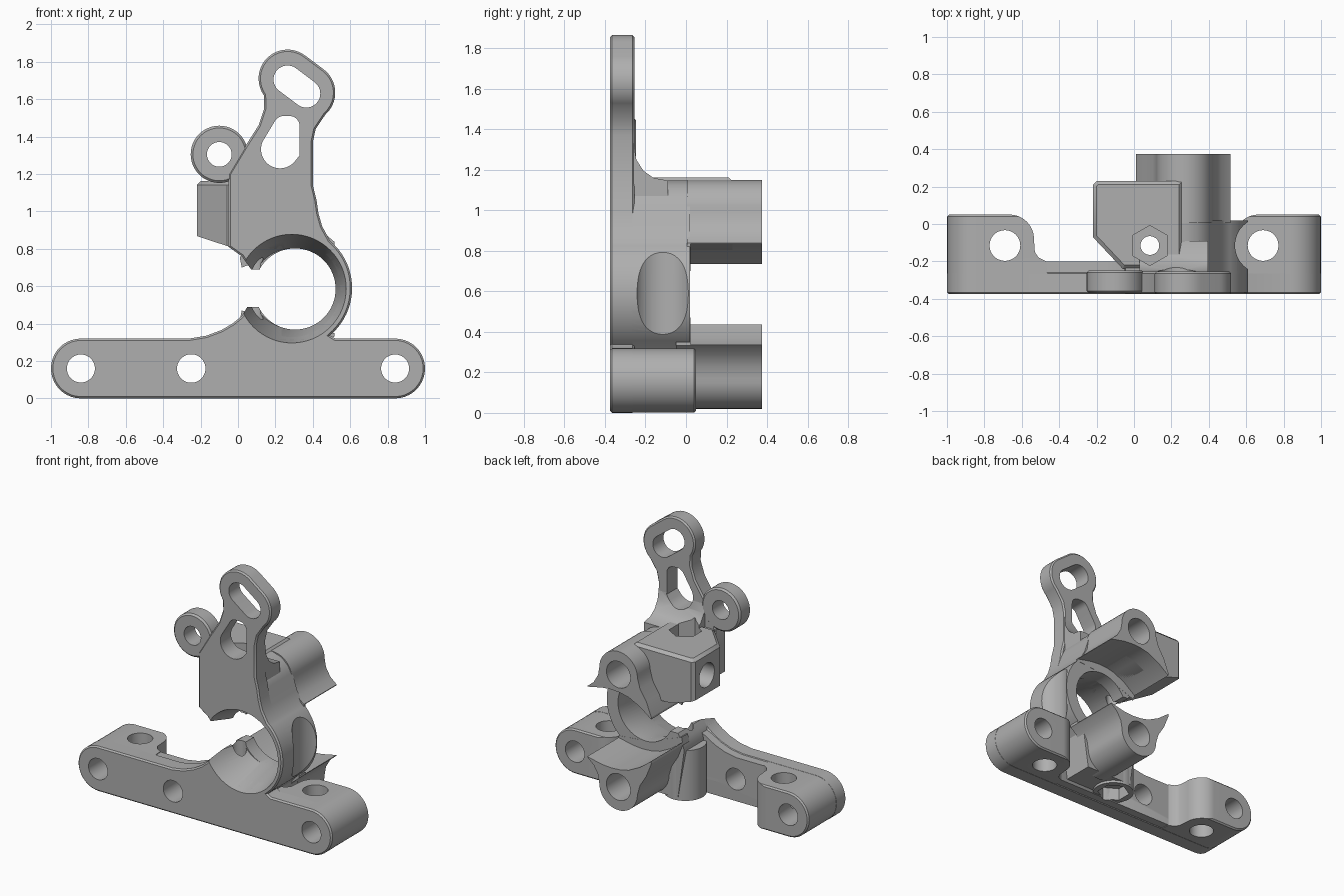
import bpy, bmesh
from math import radians, cos, sin, pi
from mathutils import Vector

cube = bpy.data.objects.get("Cube")
if cube:
    bpy.data.objects.remove(cube, do_unlink=True)

metal = bpy.data.materials.new("grey_metal")
metal.use_nodes = True
metal.diffuse_color = (0.43, 0.43, 0.43, 1)
metal.node_tree.nodes["Principled BSDF"].inputs["Base Color"].default_value = (0.43, 0.43, 0.43, 1)


def arc(cx, cy, r, start, end, n=20):
    angles = [radians(start + (end - start) * i / n) for i in range(n + 1)]
    return [(cx + r * cos(a), cy + r * sin(a)) for a in angles]


def flip(points):
    """Mirror a front outline about the height of the bore."""
    return [(x, 1.17 - z) for x, z in reversed(points)]


def place(axis, u, v, d):
    return {"x": (d, u, v), "y": (u, d, v), "z": (u, v, d)}[axis]


def prism(name, points, near, far, axis="y", scale=1, bevel=0):
    """Extrude a 2D outline along an axis; scale tapers about the outline centre."""
    bm = bmesh.new()
    mid = sum((Vector(p) for p in points), Vector((0, 0))) / len(points)
    ends = []
    for d, s in ((near, 1), (far, scale)):
        ends.append([bm.verts.new(place(axis, *(mid + (Vector(p) - mid) * s), d)) for p in points])
    caps = [bm.faces.new(ends[0]), bm.faces.new(list(reversed(ends[1])))]
    for i in range(len(points)):
        j = (i + 1) % len(points)
        bm.faces.new((ends[0][j], ends[0][i], ends[1][i], ends[1][j]))
    bmesh.ops.recalc_face_normals(bm, faces=bm.faces)
    if bevel:
        rims = list({e for f in caps for e in f.edges})
        bmesh.ops.bevel(bm, geom=rims, offset=bevel, segments=1, affect="EDGES", clamp_overlap=True)
    mesh = bpy.data.meshes.new(name)
    bm.to_mesh(mesh)
    bm.free()
    mesh.materials.append(metal)
    obj = bpy.data.objects.new(name, mesh)
    bpy.context.collection.objects.link(obj)
    return obj


def rod(name, u, v, r, near, far, axis="y", scale=1, sides=48, bevel=0):
    circle = [(u + r * sin(2 * pi * i / sides), v + r * cos(2 * pi * i / sides)) for i in range(sides)]
    return prism(name, circle, near, far, axis, scale, bevel)


def combine(obj, tool, operation):
    mod = obj.modifiers.new("combine", "BOOLEAN")
    mod.operation, mod.object, mod.solver = operation, tool, "EXACT"
    bpy.context.view_layer.objects.active = obj
    bpy.ops.object.modifier_apply(modifier=mod.name)


# Shared pieces of the front outline
ring_side = arc(0.28, 0.59, 0.33, -50, 50)
mouth = [(-0.05, 0.81), (0.02, 0.76), (0.07, 0.69), (0.11, 0.69), (0.28, 0.59),
         (0.11, 0.49), (0.05, 0.49), (0.02, 0.44)]

# Front plate: foot bar, split ring, neck and slotted head
outline = (arc(0.84, 0.16, 0.16, -90, 90) + [(0.52, 0.32)] + ring_side
           + [(0.45, 0.92), (0.43, 0.99), (0.42, 1.06), (0.4, 1.14), (0.4, 1.37), (0.415, 1.44)]
           + arc(0.365, 1.635, 0.155, -48, 53) + arc(0.265, 1.71, 0.155, 53, 215)
           + [(0.14, 1.55), (0.11, 1.46), (0.04, 1.35), (-0.05, 1.2)] + mouth
           + [(-0.03, 0.4), (-0.09, 0.365), (-0.17, 0.335), (-0.26, 0.32)]
           + arc(-0.84, 0.16, 0.16, 90, 270))
parts = [prism("front_plate", outline, -0.375, -0.255, bevel=0.01)]

# Rear half of the foot bar, with the low hill of the cradle
parts.append(prism("bar_back", arc(0.84, 0.16, 0.155, -90, 90)
                   + [(0.1, 0.315), (0.03, 0.43), (-0.03, 0.395), (-0.09, 0.36), (-0.17, 0.33), (-0.26, 0.315)]
                   + arc(-0.84, 0.16, 0.155, 90, 270), -0.34, -0.2))

# Deep foot ends with rounded inner corners
for side, name in ((-1, "right_foot_end"), (1, "left_foot_end")):
    end_shape = arc(-0.84, 0.16, 0.159, 90, 270) + [(-0.4, 0.001), (-0.4, 0.319)]
    plan = [(-1.1, -0.4), (-0.45, -0.4), (-0.47, -0.2), (-0.51, -0.18), (-0.53, -0.15)]
    plan += arc(-0.665, -0.08, 0.13, 0, 90) + [(-1.1, 0.05)]
    foot = prism(name, [(-side * x, z) for x, z in end_shape], -0.33, 0.05, bevel=0.01)
    mask = prism("foot_plan", [(-side * x, y) for x, y in plan], -0.1, 0.5, "z")
    combine(foot, mask, "INTERSECT")
    bpy.data.objects.remove(mask, do_unlink=True)
    parts.append(foot)

# Deep split ring and clamp body
parts.append(prism("ring_body", [(0.05, 0.03), (0.42, 0.03), (0.46, 0.3)] + ring_side
                   + [(0.45, 0.92), (0.415, 1.03), (0.39, 1.08), (0.34, 1.125), (0.27, 1.148), (-0.045, 1.148)]
                   + mouth + [(0.0, 0.38)], -0.35, 0.02))

# Screw column below the split
parts.append(rod("screw_column", 0.085, -0.115, 0.137, 0.012, 0.37, "z"))

# Slanted side block above the split
block = prism("side_block", [(-0.22, -0.07), (-0.06, -0.24), (0.26, -0.24), (0.26, 0.23),
                             (-0.2, 0.23), (-0.22, 0.21)], 0.6, 1.162, "z", bevel=0.02)
mask = prism("block_outline", [(-0.3, 0.895), (-0.05, 0.812), (0.4, 0.79), (0.4, 1.3), (-0.3, 1.3)], -0.5, 0.5)
combine(block, mask, "INTERSECT")
bpy.data.objects.remove(mask, do_unlink=True)
parts.append(block)

# Curved web behind the neck
parts.append(prism("neck_web", [(-0.3, 1.0), (-0.3, 1.33), (-0.258, 1.33), (-0.245, 1.25), (-0.21, 1.195),
                                (-0.16, 1.16), (-0.09, 1.147), (-0.09, 1.0)], 0.03, 0.395, "x"))

# Side eyelet
parts.append(rod("eyelet", -0.1, 1.305, 0.153, -0.37, -0.248, bevel=0.012))

# Rear bosses, one above and one below the bore
boss = [(0.3, 0.8), (0.515, 0.82), (0.515, 0.838), (0.465, 0.88), (0.43, 0.94)] + arc(0.27, 1.0, 0.15, 0, 180)
boss += [(0.1, 0.93), (0.05, 0.85), (0.01, 0.75), (0.02, 0.7)]
parts.append(prism("upper_boss", boss, 0.005, 0.375))
parts.append(prism("lower_boss", flip(boss), -0.05, 0.375))

# Bore: flared front, straight middle, wide rear
rear_arch = [(0.6, 0.8), (0.51, 0.835), (0.4, 0.858), (0.33, 0.864), (0.26, 0.86), (0.19, 0.845),
             (0.1, 0.8), (0.02, 0.74), (-0.1, 0.63)]
cutters = [
    rod("bore_flare", 0.288, 0.587, 0.297, -0.4, -0.08, scale=0.72, sides=64),
    rod("bore", 0.305, 0.585, 0.217, -0.2, 0.3, sides=64),
    prism("rear_bore", rear_arch + flip(rear_arch), 0.021, 0.5),
    # Tool clearance in the side of the ring
    rod("ring_clearance", 0.69, -0.115, 0.15, 0.335, 1.0, "z"),
    # Slot in the head and window in the neck
    prism("head_slot", arc(0.365, 1.63, 0.075, -127, 53) + arc(0.265, 1.705, 0.075, 53, 233), -0.5, 0),
    prism("neck_window", arc(0.225, 1.332, 0.102, 155, 320) + [(0.33, 1.3)]
          + arc(0.275, 1.455, 0.055, 0, 90, 8) + arc(0.245, 1.455, 0.055, 90, 150, 8), -0.5, 0.1),
    # Holes running front to back
    rod("eyelet_hole", -0.1, 1.305, 0.066, -0.5, 0),
    rod("bar_hole", -0.25, 0.16, 0.076, -0.5, 0),
    # Clamp screw and its two hexagon pockets
    rod("clamp_screw_hole", 0.085, -0.115, 0.05, -0.2, 1.4, "z"),
    rod("upper_hex", 0.085, -0.115, 0.107, 1.05, 1.4, "z", sides=6),
    rod("lower_hex", 0.085, -0.115, 0.107, -0.2, 0.1, "z", sides=6),
    rod("side_screw_hole", 0.08, 1.0, 0.085, -0.4, 0.05, "x"),
]
for z in (0.985, 0.185):
    cutters.append(rod("boss_hole", 0.27, z, 0.094, 0.08, 0.5))
for side in (-1, 1):
    cutters.append(rod("foot_hole", side * 0.84, 0.16, 0.075, -0.5, 0.3))
    cutters.append(rod("foot_upright_hole", side * 0.69, -0.115, 0.082, -0.2, 0.6, "z"))

# Cut every opening through every part it crosses
for part in parts:
    for cutter in cutters:
        combine(part, cutter, "DIFFERENCE")
for cutter in cutters:
    bpy.data.objects.remove(cutter, do_unlink=True)

# Smooth curved walls, keep machined edges sharp
bpy.ops.object.select_all(action="DESELECT")
for part in parts:
    part.select_set(True)
bpy.context.view_layer.objects.active = parts[0]
bpy.ops.object.shade_smooth_by_angle(angle=radians(32))
